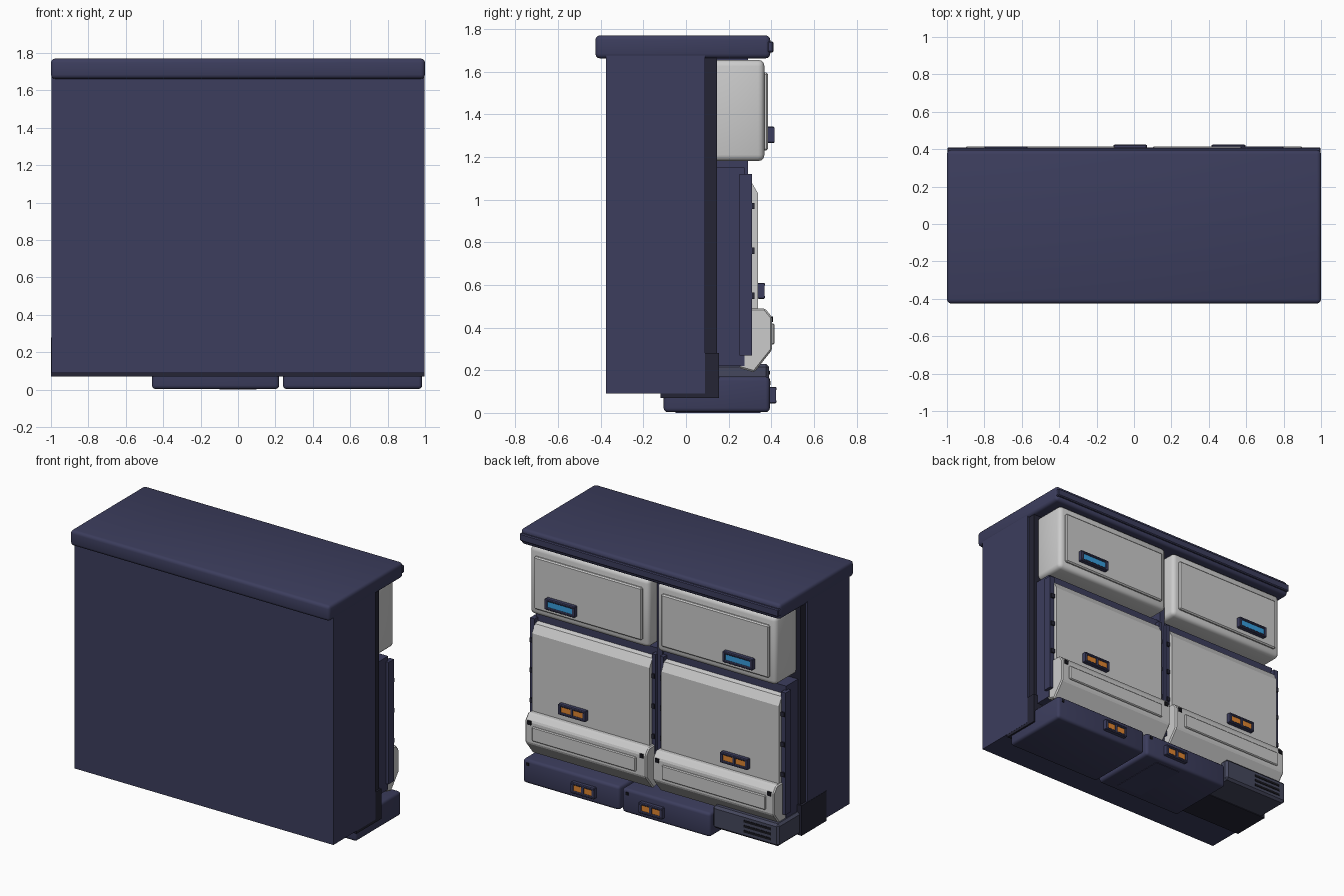
import bpy, bmesh, math

if "Cube" in bpy.data.objects:
    bpy.data.objects.remove(bpy.data.objects["Cube"])


def material(name, r, g, b):
    m = bpy.data.materials.new(name)
    m.diffuse_color = (r, g, b, 1)
    m.use_nodes = True
    m.node_tree.nodes["Principled BSDF"].inputs["Base Color"].default_value = m.diffuse_color
    return m


NAVY = material("navy", 0.045, 0.047, 0.11)
DARK = material("dark_navy", 0.018, 0.018, 0.035)
SLATE = material("slate", 0.06, 0.064, 0.11)
ORANGE = material("orange", 0.75, 0.24, 0.03)
BLUE = material("blue", 0.04, 0.34, 0.72)
BLACK = material("black", 0.008, 0.008, 0.012)


def finish(name, bm, mat, bevel, segments):
    if bevel:
        bmesh.ops.bevel(bm, geom=bm.edges[:], offset=bevel, segments=segments,
                        profile=0.5, affect='EDGES', clamp_overlap=True)
    bmesh.ops.recalc_face_normals(bm, faces=bm.faces[:])
    me = bpy.data.meshes.new(name)
    bm.to_mesh(me)
    bm.free()
    if bevel and segments > 1:
        me.shade_smooth()
        me.set_sharp_from_angle(angle=math.radians(40))
    if mat:
        me.materials.append(mat)
    ob = bpy.data.objects.new(name, me)
    bpy.context.collection.objects.link(ob)
    return ob


def box(name, x, y, z, mat=None, bevel=0, segments=1):
    """Box from (min, max) ranges on each axis."""
    bm = bmesh.new()
    bmesh.ops.create_cube(bm, size=1)
    for v in bm.verts:
        for i, r in enumerate((x, y, z)):
            v.co[i] = (r[0] + r[1]) / 2 + v.co[i] * abs(r[1] - r[0])
    return finish(name, bm, mat, bevel, segments)


def extrude(name, x, profile, mat=None, bevel=0):
    """Extrude a (y, z) profile along x."""
    bm = bmesh.new()
    face = bm.faces.new([bm.verts.new((x[0], y, z)) for y, z in profile])
    geo = bmesh.ops.extrude_face_region(bm, geom=[face])["geom"]
    for v in geo:
        if isinstance(v, bmesh.types.BMVert):
            v.co.x = x[1]
    return finish(name, bm, mat, bevel, 1)


def handle(name, cx, w, y, z, colour, count):
    """Framed latch with coloured inserts."""
    x0, x1 = cx - w / 2, cx + w / 2
    y0, y1 = y
    z0, z1 = z
    t = 0.018
    mid = y0 + (y1 - y0) * 0.5
    box(name + "_plate", (x0 + .004, x1 - .004), (y0 - .005, mid), (z0 + .004, z1 - .004), NAVY)
    for zz in ((z0, z0 + t), (z1 - t, z1)):
        box(name + "_rail", (x0, x1), (y0, y1), zz, NAVY, .005)
    step = (w - t) / count
    for i in range(count + 1):
        xs = x0 + i * step
        box(name + "_post", (xs, xs + t), (y0, y1 - .001), (z0 + .004, z1 - .004), NAVY)
    for i in range(count):
        xs = x0 + i * step + t
        box(name + "_insert", (xs, xs + step - t), (mid - .004, y1 - .008), (z0 + t, z1 - t), colour)


# Main carcass, darker edge strip and plinth
box("carcass", (-.998, .998), (-.375, .09), (.09, 1.68), NAVY)
box("carcass_edge", (-.985, .985), (.08, .145), (.075, 1.68), DARK)
box("plinth", (-1, .997), (-.12, .155), (.07, .28), DARK)
box("front_divider", (-.02, .02), (.14, .29), (.22, 1.67), NAVY)

# Worktop with front lip
box("worktop", (-1, 1), (-.425, .395), (1.662, 1.77), NAVY, .022, 3)
box("worktop_lip", (-.998, .998), (.38, .41), (1.69, 1.742), NAVY, .006)

for s, side in ((1, "left"), (-1, "right")):
    def mx(a, b):
        return tuple(sorted((s * a, s * b)))

    # Upper cabinet with raised front panel
    box(side + "_upper_cabinet", mx(.03, .95), (.12, .368), (1.18, 1.655), None, .03, 3)
    box(side + "_upper_panel", mx(.075, .905), (.35, .385), (1.23, 1.595), None, .008)
    handle(side + "_upper_handle", s * .685, .23, (.38, .415), (1.265, 1.342), BLUE, 1)

    # Recessed door housing and side rails with hinge studs
    box(side + "_door_housing", mx(.02, .965), (.14, .275), (.22, 1.15), NAVY)
    for a, b in ((.018, .045), (.95, .985)):
        box(side + "_door_rail", mx(a, b), (.25, .31), (.27, 1.12), NAVY)
        for z in (.55, .76, .97):
            box(side + "_hinge_stud", mx(a + .004, b - .004), (.30, .32), (z - .015, z + .015), DARK)

    # Large door with sloped top
    extrude(side + "_door", mx(.045, .952),
            [(.24, 1.105), (.305, 1.085), (.337, 1.03), (.337, .46), (.315, .435), (.24, .435)])
    handle(side + "_door_handle", s * .625, .21, (.335, .37), (.535, .61), ORANGE, 2)

    # Faceted lower bin with panel and corner bolts
    extrude(side + "_lower_bin", mx(.025, .96),
            [(.25, .49), (.37, .49), (.403, .45), (.403, .295), (.32, .19), (.25, .21)], None, .008)
    box(side + "_bin_panel", mx(.1, .9), (.39, .414), (.32, .42), None, .006)
    for a in (.06, .925):
        box(side + "_bin_bolt", mx(a - .014, a + .014), (.39, .409), (.425, .452), BLACK)

# Two bottom drawers
for name, x, hx in (("wide_drawer", (.24, .985), .505), ("narrow_drawer", (-.46, .22), -.02)):
    box(name, x, (-.105, .393), (.003, .17), NAVY, .02, 3)
    handle(name + "_handle", hx, .18, (.39, .424), (.045, .122), ORANGE, 2)
    box(name + "_bolt", (x[1] - .05, x[1] - .03), (.385, .397), (.13, .15), BLACK)
box("drawer_foot", (-.1, .1), (-.05, .35), (0, .01), NAVY)

# Corner vent unit with slots
box("vent_unit", (-.985, -.475), (.02, .39), (.075, .23), SLATE, .015)
for i in range(3):
    z = .11 + i * .035
    box("vent_slot", (-.93, -.72), (.38, .393), (z, z + .016), BLACK)
